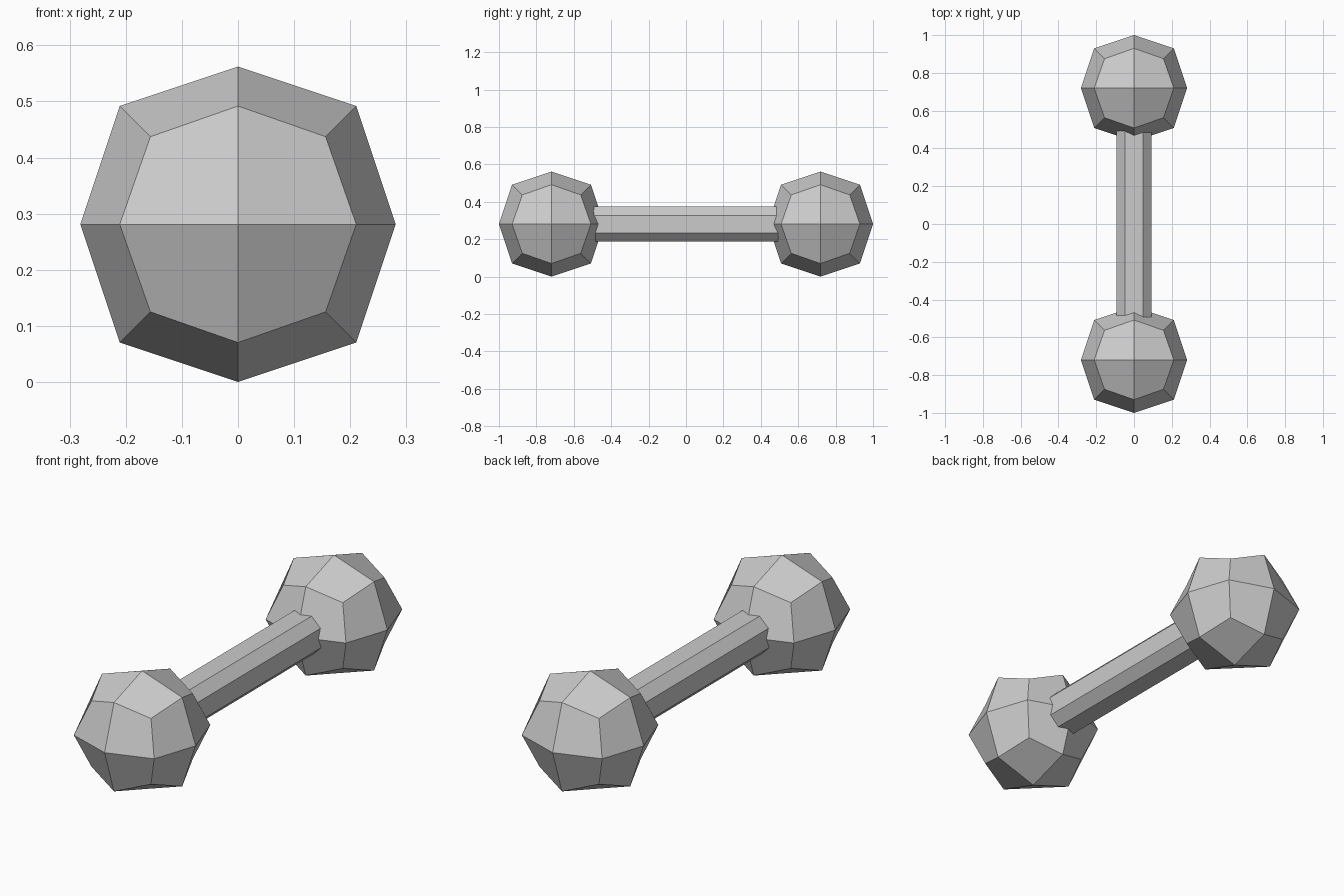
import bpy
import bmesh

RADIUS = 0.281          # weight half-width
CENTER_Y = 1 - RADIUS   # weight centre along the bar

cube = bpy.data.objects.get("Cube")
if cube:
    bpy.data.objects.remove(cube, do_unlink=True)

grey = bpy.data.materials.new("light_grey")
grey.use_nodes = True
color = (0.6, 0.6, 0.6, 1)
grey.diffuse_color = color
grey.node_tree.nodes["Principled BSDF"].inputs["Base Color"].default_value = color


def finish(name, bm, location):
    mesh = bpy.data.meshes.new(name)
    bm.to_mesh(mesh)
    bm.free()
    mesh.materials.append(grey)
    obj = bpy.data.objects.new(name, mesh)
    obj.location = location
    bpy.context.collection.objects.link(obj)
    return obj


# Faceted round weights: cubes rounded by one subdivision step
for name, side in (("front_weight", -1), ("back_weight", 1)):
    bm = bmesh.new()
    bmesh.ops.create_cube(bm, size=2 * RADIUS)
    weight = finish(name, bm, (0, side * CENTER_Y, RADIUS))
    rounding = weight.modifiers.new("rounding", 'SUBSURF')
    rounding.levels = rounding.render_levels = 1
    rounding.use_limit_surface = False

# Eight-sided handle: a square bar with its four long edges chamfered
bm = bmesh.new()
bmesh.ops.create_cube(bm, size=1)
bmesh.ops.scale(bm, vec=(0.186, 1.2, 0.186), verts=bm.verts)
long_edges = [e for e in bm.edges if abs(e.verts[0].co.y - e.verts[1].co.y) > 1]
bmesh.ops.bevel(bm, geom=long_edges, offset=0.046, offset_type='OFFSET',
                segments=1, affect='EDGES')
finish("handle", bm, (0, 0, RADIUS))
